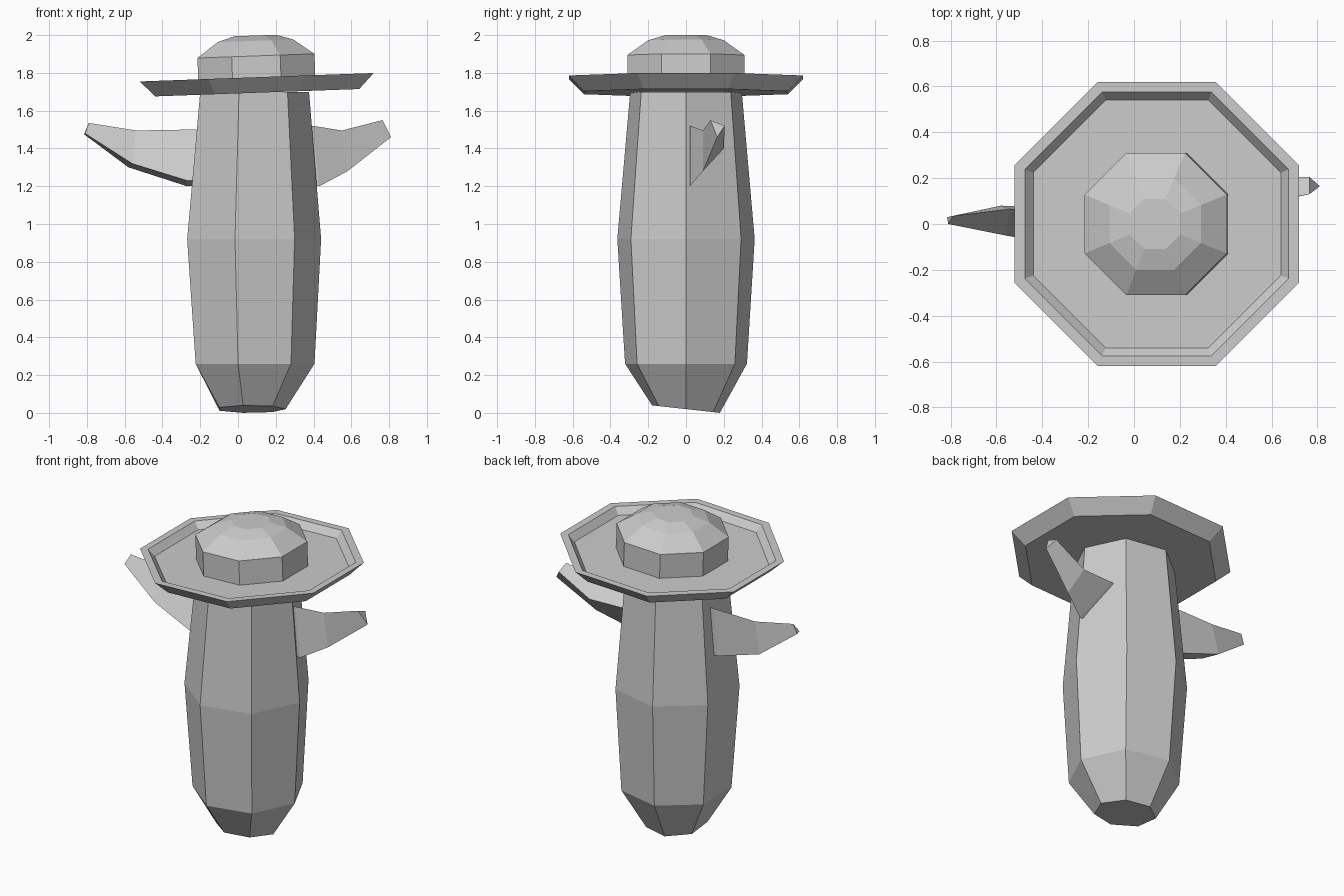
import bpy, bmesh
from math import sin, cos, pi
from mathutils import Matrix, Vector

if "Cube" in bpy.data.objects:
    bpy.data.objects.remove(bpy.data.objects["Cube"])


def loft(name, rings, bottom=True, top=True):
    """Bridge rings of equal point count into a closed flat-shaded mesh."""
    bm = bmesh.new()
    loops = [[bm.verts.new(p) for p in ring] for ring in rings]
    n = len(loops[0])
    for a, b in zip(loops, loops[1:]):
        for i in range(n):
            j = (i + 1) % n
            bm.faces.new((a[i], a[j], b[j], b[i]))
    if bottom:
        bm.faces.new(loops[0][::-1])
    if top:
        bm.faces.new(loops[-1])
    bmesh.ops.recalc_face_normals(bm, faces=bm.faces)
    mesh = bpy.data.meshes.new(name)
    bm.to_mesh(mesh)
    bm.free()
    obj = bpy.data.objects.new(name, mesh)
    bpy.context.collection.objects.link(obj)
    return obj


def ngon(n, r, z, cx=0.0, start=0.0, slope=0.0):
    """Regular ring of points; slope tilts it along y."""
    pts = []
    for i in range(n):
        a = start + 2 * pi * i / n
        y = r * sin(a)
        pts.append(Vector((cx + r * cos(a), y, z + slope * y)))
    return pts


# Seven-sided cactus trunk with a slanted foot
loft("trunk", [
    ngon(7, 0.184, 0.02, 0.068, slope=-0.11),
    ngon(7, 0.331, 0.26, 0.074),
    ngon(7, 0.373, 0.92, 0.067),
    ngon(7, 0.303, 1.70, 0.073),
])

# Three-sided arms: root inside the trunk, base, elbow, tip
loft("left_arm", [
    [(-0.18, 0.06, 1.20), (-0.18, 0.06, 1.50), (-0.18, -0.10, 1.23)],
    [(-0.27, 0.065, 1.20), (-0.25, 0.065, 1.50), (-0.27, -0.10, 1.23)],
    [(-0.58, 0.08, 1.30), (-0.54, 0.065, 1.495), (-0.56, -0.05, 1.32)],
    [(-0.815, 0.03, 1.475), (-0.79, 0.035, 1.535), (-0.81, 0.0, 1.48)],
])
loft("right_arm", [
    [(0.33, 0.02, 1.20), (0.30, 0.02, 1.52), (0.25, 0.17, 1.40)],
    [(0.43, 0.02, 1.20), (0.395, 0.02, 1.52), (0.33, 0.19, 1.40)],
    [(0.58, 0.09, 1.28), (0.55, 0.09, 1.495), (0.55, 0.20, 1.40)],
    [(0.81, 0.165, 1.46), (0.765, 0.13, 1.55), (0.765, 0.205, 1.52)],
])

# Eight-sided hat, profiles given as (half width across flats, height)
brim = [(0.54, 1.695), (0.62, 1.777), (0.575, 1.777), (0.54, 1.735), (0.28, 1.735)]
crown = [(0.31, 1.73), (0.31, 1.89), (0.20, 1.970), (0.11, 1.998)]
pivot = Vector((0.1, 0, 1.75))
tilt = Matrix.Translation(pivot) @ Matrix.Rotation(-0.036, 4, 'Y') @ Matrix.Translation(-pivot)
for name, profile in (("hat_brim", brim), ("hat_crown", crown)):
    hat = loft(name, [ngon(8, w / cos(pi / 8), z, 0.1, pi / 8) for w, z in profile],
               bottom=(name == "hat_brim"), top=(name == "hat_crown"))
    hat.data.transform(tilt)
